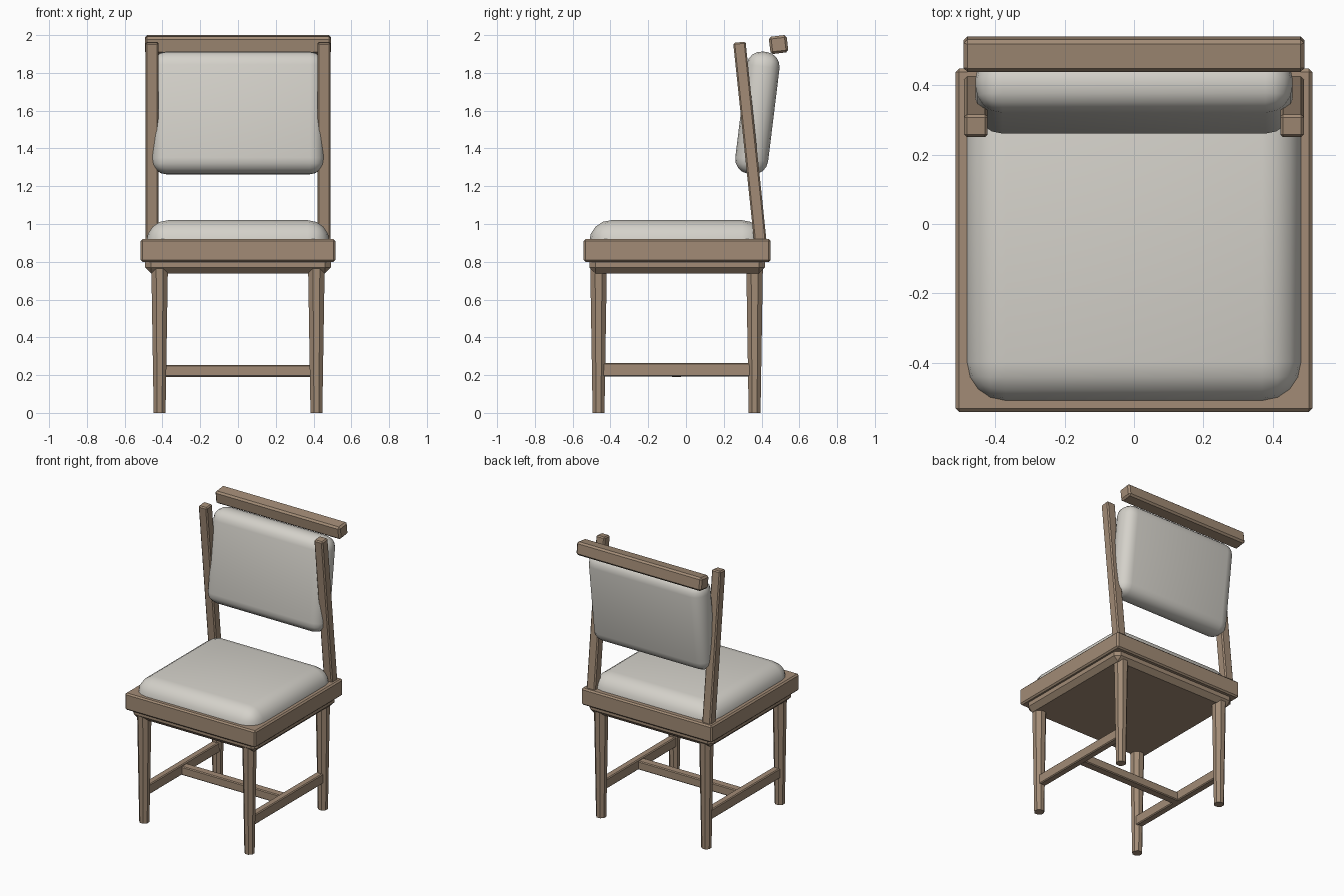
import bpy, bmesh
from math import radians, pi
from mathutils import Matrix

if "Cube" in bpy.data.objects:
    bpy.data.objects.remove(bpy.data.objects["Cube"])


def material(name, color):
    m = bpy.data.materials.new(name)
    m.diffuse_color = (*color, 1)
    m.use_nodes = True
    m.node_tree.nodes["Principled BSDF"].inputs["Base Color"].default_value = m.diffuse_color
    return m


WOOD = material("wood", (0.36, 0.26, 0.18))
FABRIC = material("fabric", (0.66, 0.64, 0.59))


def finish(name, bm, mat, loc, tilt=0.0, smooth=False):
    me = bpy.data.meshes.new(name)
    bmesh.ops.recalc_face_normals(bm, faces=bm.faces)
    bm.to_mesh(me)
    bm.free()
    me.materials.append(mat)
    for p in me.polygons:
        p.use_smooth = smooth
    ob = bpy.data.objects.new(name, me)
    ob.location = loc
    ob.rotation_euler.x = radians(tilt)
    bpy.context.collection.objects.link(ob)
    return ob


def box(name, size, loc, bevel, mat=WOOD, segments=1, tilt=0.0, smooth=False):
    bm = bmesh.new()
    bmesh.ops.create_cube(bm, size=1, matrix=Matrix.Diagonal((*size, 1)))
    bmesh.ops.bevel(bm, geom=bm.edges[:], offset=bevel, segments=segments,
                    profile=0.5, affect='EDGES')
    return finish(name, bm, mat, loc, tilt, smooth)


def leg(name, x, y):
    # tapered octagonal leg with its foot on the ground
    bm = bmesh.new()
    bmesh.ops.create_cone(bm, cap_ends=True, segments=8, radius1=0.034,
                          radius2=0.048, depth=0.8,
                          matrix=Matrix.Translation((0, 0, 0.4))
                          @ Matrix.Rotation(pi / 8, 4, 'Z'))
    return finish(name, bm, WOOD, (x, y, 0))


# seat frame, apron and seat cushion
box("seat_frame", (1.03, 0.99, 0.12), (0, -0.047, 0.86), 0.01)
box("seat_apron", (0.985, 0.93, 0.10), (0, -0.047, 0.788), 0.032)
box("seat_cushion", (0.97, 0.925, 0.24), (0, -0.05, 0.90), 0.115, FABRIC, 4,
    smooth=True)

# legs, back posts and side stretchers, mirrored left and right
for side, s in (("left", -1), ("right", 1)):
    leg("front_leg_" + side, s * 0.415, -0.463)
    leg("back_leg_" + side, s * 0.415, 0.363)
    box("side_stretcher_" + side, (0.05, 0.80, 0.072),
        (s * 0.412, -0.05, 0.228), 0.006)
    box("back_post_" + side, (0.068, 0.066, 1.06), (s * 0.456, 0.338, 1.435),
        0.008, tilt=6.0)

# cross stretcher joining the side stretchers
box("cross_stretcher", (0.80, 0.06, 0.062), (0, -0.05, 0.222), 0.006)

# top rail behind the posts
box("top_rail", (0.985, 0.095, 0.092), (0, 0.49, 1.95), 0.012, tilt=7.0)

# back cushion leaning backwards
box("back_cushion", (0.915, 0.175, 0.652), (0, 0.378, 1.588), 0.078, FABRIC, 4,
    tilt=-7.0, smooth=True)
